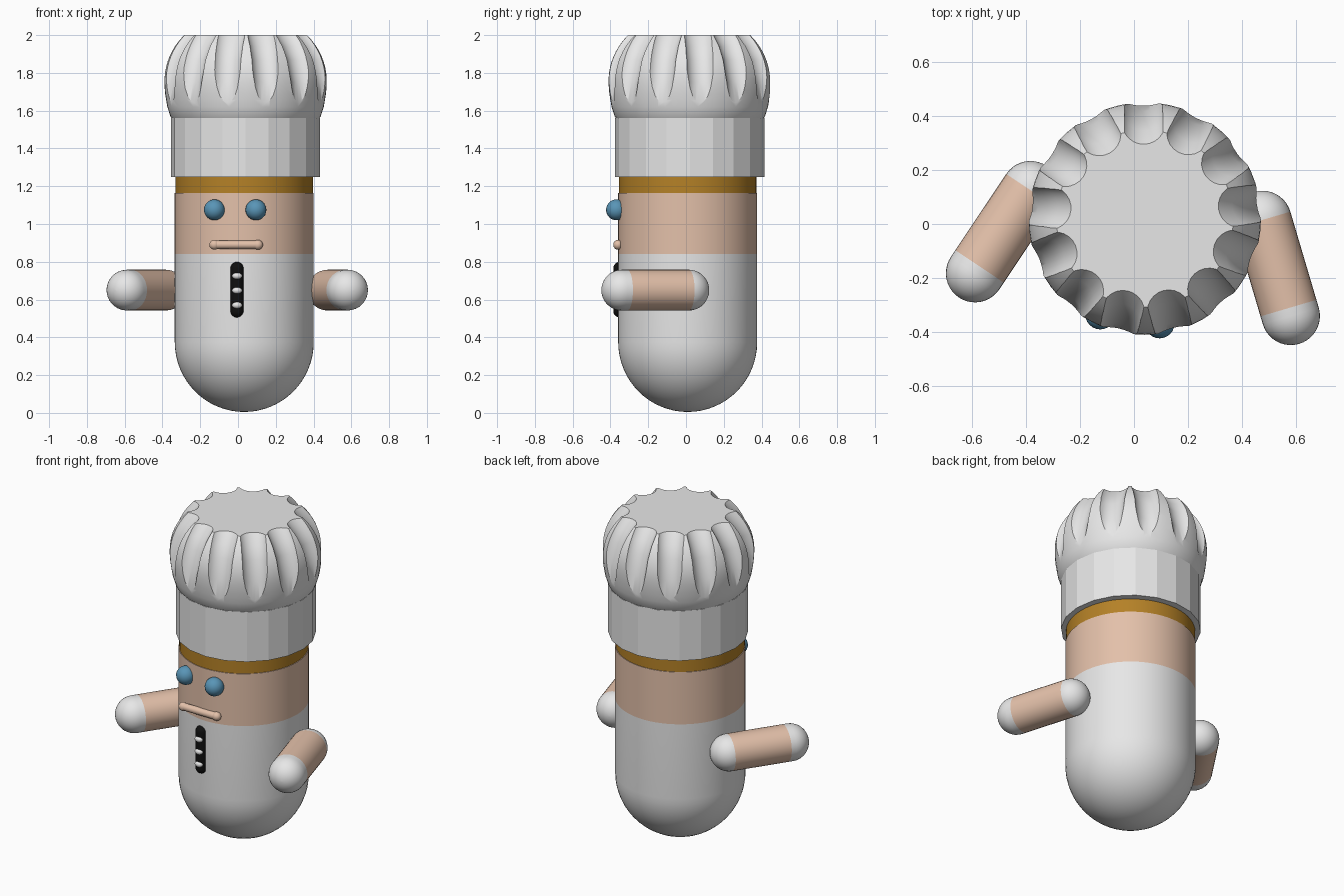
import bpy, bmesh
from math import sin, cos, pi, radians, sqrt
from mathutils import Vector

cube = bpy.data.objects.get("Cube")
if cube:
    bpy.data.objects.remove(cube)


def material(name, rgb):
    m = bpy.data.materials.new(name)
    m.use_nodes = True
    m.diffuse_color = (*rgb, 1)
    m.node_tree.nodes["Principled BSDF"].inputs["Base Color"].default_value = (*rgb, 1)
    return m


white = material("white", (0.8, 0.8, 0.8))
skin = material("skin", (0.77, 0.53, 0.40))
brown = material("hair brown", (0.46, 0.22, 0.02))
blue = material("eye blue", (0.10, 0.30, 0.47))
black = material("black", (0.005, 0.005, 0.005))


def loft(bm, rings, sides, turn=0.0):
    """Skin horizontal circles given as (x, y, z, radius) and cap both ends."""
    loops = []
    for x, y, z, r in rings:
        angles = [turn + 2 * pi * i / sides for i in range(sides)]
        loops.append([bm.verts.new((x + r * cos(a), y + r * sin(a), z)) for a in angles])
    for low, high in zip(loops, loops[1:]):
        for i in range(sides):
            j = (i + 1) % sides
            bm.faces.new((low[i], low[j], high[j], high[i]))
    bm.faces.new(loops[0][::-1])
    bm.faces.new(loops[-1])


def finish(bm, name, mats, rule=None, angle=30):
    bmesh.ops.recalc_face_normals(bm, faces=bm.faces)
    if rule:
        for f in bm.faces:
            f.material_index = rule(f.calc_center_median())
    mesh = bpy.data.meshes.new(name)
    bm.to_mesh(mesh)
    bm.free()
    for m in mats:
        mesh.materials.append(m)
    ob = bpy.data.objects.new(name, mesh)
    bpy.context.collection.objects.link(ob)
    if angle:
        smooth(ob, angle)
    return ob


def smooth(ob, angle):
    bpy.ops.object.select_all(action="DESELECT")
    ob.select_set(True)
    bpy.context.view_layer.objects.active = ob
    bpy.ops.object.shade_smooth_by_angle(angle=radians(angle))


def lathe(name, mats, centre, profile, sides, rule=None, angle=30):
    bm = bmesh.new()
    loft(bm, [(*centre, z, r) for z, r in profile], sides)
    return finish(bm, name, mats, rule, angle)


def capsule(name, mats, start, end, r, rule=None):
    """Round-ended rod between two end-sphere centres; rule sees its local z."""
    start, end = Vector(start), Vector(end)
    length = (end - start).length
    steps = [i * pi / 20 for i in range(11)]
    rings = [(0, 0, -r * cos(t), max(r * sin(t), 0.0005)) for t in steps]
    # short collar rings let the end colours run slightly past the round caps
    rings += [(0, 0, 0.03, r), (0, 0, length - 0.03, r)]
    rings += [(0, 0, length + r * sin(t), max(r * cos(t), 0.0005)) for t in steps]
    bm = bmesh.new()
    loft(bm, rings, 32)
    ob = finish(bm, name, mats, rule and (lambda c: rule(c.z, length)))
    ob.location = start
    ob.rotation_mode = "QUATERNION"
    ob.rotation_quaternion = (end - start).to_track_quat("Z", "Y")
    return ob


def ball(name, mat, centre, size):
    bm = bmesh.new()
    bmesh.ops.create_uvsphere(bm, u_segments=24, v_segments=16, radius=1)
    bmesh.ops.scale(bm, vec=size, verts=bm.verts)
    bmesh.ops.translate(bm, vec=centre, verts=bm.verts)
    return finish(bm, name, [mat], angle=60)


# Body with rounded base
R = 0.368
axis = (0.033, 0.009)
base = [(0.375 - 0.37 * cos(i * pi / 32), max(R * sin(i * pi / 32), 0.001)) for i in range(17)]
lathe("body", [white], axis, base + [(0.84, R)], 64)

# Head and hair band
lathe("head", [skin], axis, [(0.84, R), (1.165, R)], 64)
lathe("hair_band", [brown], axis, [(1.165, R - 0.004), (1.27, R - 0.004)], 64)

# Hat band
hat = (0.04, 0.02)
lathe("hat_band", [white], hat, [(1.25, 0.395), (1.56, 0.395)], 20, angle=0)

# Puffed hat crown, flat on top
puff = [(1.54, 0.375), (1.57, 0.398), (1.62, 0.414)]
for i in range(13):
    z = 1.66 + 0.34 * i / 12
    puff.append((z, 0.43 * sqrt(1 - ((z - 1.76) / 0.37) ** 2) if z > 1.76
                 else 0.43 - 0.9 * (z - 1.76) ** 2))
crown = lathe("hat_crown", [white], hat, puff, 60, angle=0)

# Pleats cut round the crown
path = [(0.555, 1.56), (0.50, 1.63), (0.477, 1.75), (0.443, 1.87), (0.405, 1.94), (0.355, 2.0), (0.30, 2.06)]
bm = bmesh.new()
for k in range(13):
    a = radians(-75.5) + 2 * pi * k / 13
    loft(bm, [(hat[0] + d * cos(a), hat[1] + d * sin(a), z, 0.08 if z < 2.03 else 0.06)
              for d, z in path], 24, a)
cutter = finish(bm, "pleat_cutter", [white], angle=0)
cutter.hide_render = True
cut = crown.modifiers.new("pleats", "BOOLEAN")
cut.operation = "DIFFERENCE"
cut.solver = "EXACT"
cut.object = cutter
bpy.context.view_layer.objects.active = crown
bpy.ops.object.modifier_apply(modifier=cut.name)
bpy.data.objects.remove(cutter)
smooth(crown, 25)

# Eyes
ball("right_eye", blue, (-0.125, -0.335, 1.075), (0.055, 0.055, 0.055))
ball("left_eye", blue, (0.095, -0.368, 1.075), (0.055, 0.055, 0.055))

# Mouth: thin rod with rounder corners
capsule("mouth", [skin], (-0.125, -0.36, 0.89), (0.105, -0.36, 0.89), 0.022)
for x in (-0.125, 0.105):
    ball("mouth_corner", skin, (x, -0.36, 0.89), (0.027, 0.025, 0.026))

# Button strip and buttons
capsule("button_strip", [black], (-0.005, -0.35, 0.54), (-0.005, -0.35, 0.765), 0.035)
for z in (0.57, 0.648, 0.725):
    ball("button", white, (-0.005, -0.378, z), (0.026, 0.018, 0.018))


# Arms with white shoulders and hands
def sleeve(z, length):
    return 0 if 0 < z < length - 0.03 else 1


capsule("right_arm", [skin, white], (-0.383, 0.125, 0.65), (-0.588, -0.182, 0.65), 0.108, sleeve)
capsule("left_arm", [skin, white], (0.475, 0.015, 0.65), (0.58, -0.34, 0.65), 0.108, sleeve)
